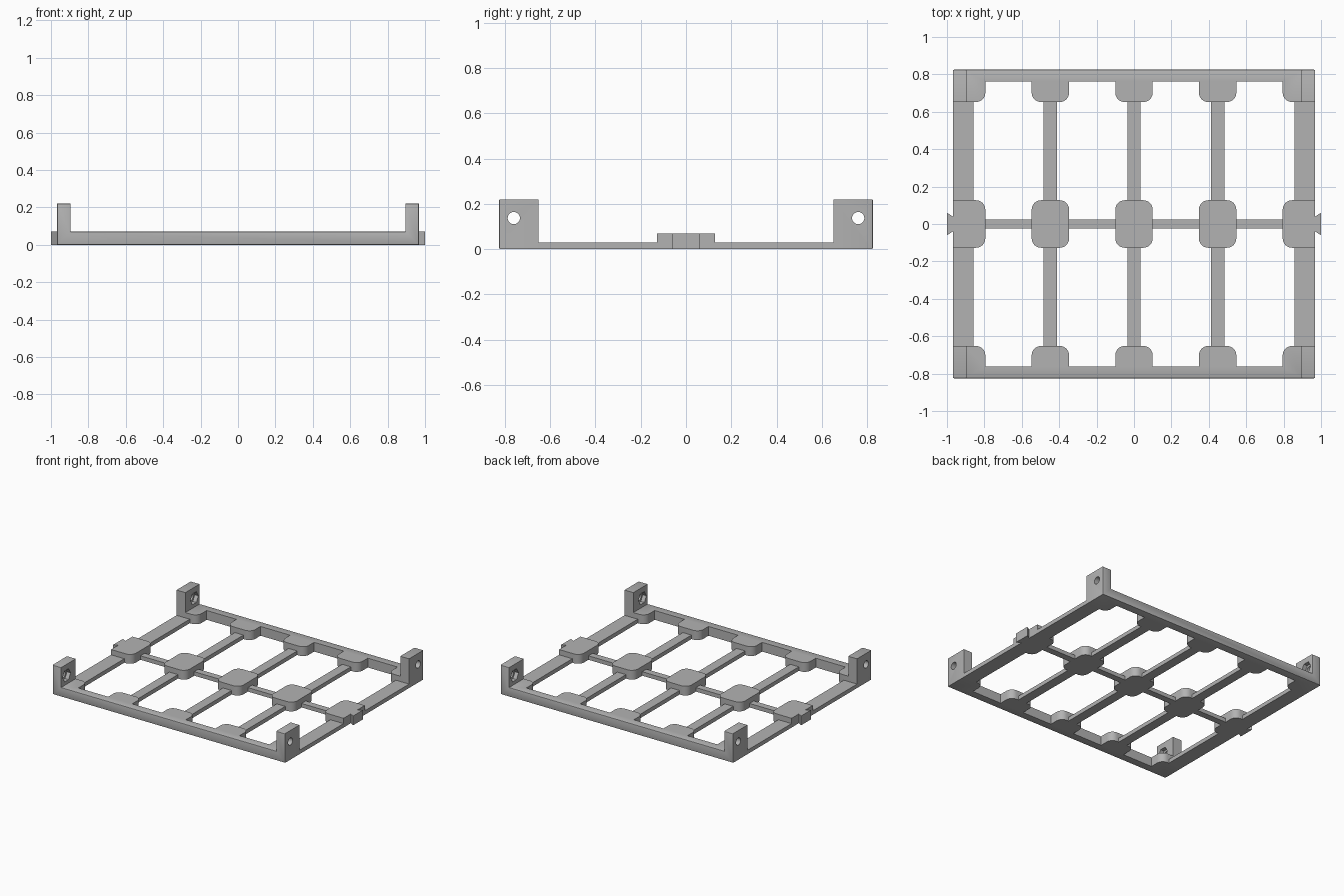
import bpy, bmesh, math
from mathutils import Matrix

cube = bpy.data.objects.get("Cube")
if cube:
    bpy.data.objects.remove(cube, do_unlink=True)

# Main dimensions
HX, HY = 0.968, 0.825          # outer half size
LOW, HIGH, POST = 0.03, 0.07, 0.22
TAB_Y, RAIL_Y = 0.652, 0.763   # inner edges of the tabs and of the end rails
PAD_X, PAD_Y, ROUND = 0.1, 0.127, 0.05
STEP = 0.447
POST_X = 0.895
SIDE_IN = 0.795

grey = bpy.data.materials.new("grey plastic")
grey.use_nodes = True
COLOUR = (0.45, 0.45, 0.45, 1)
grey.diffuse_color = COLOUR
grey.node_tree.nodes["Principled BSDF"].inputs["Base Color"].default_value = COLOUR


def prism(name, outline, z0, z1):
    """Extrude a flat outline from z0 up to z1."""
    bm = bmesh.new()
    face = bm.faces.new([bm.verts.new((x, y, z0)) for x, y in outline])
    out = bmesh.ops.extrude_face_region(bm, geom=[face])
    for v in out["geom"]:
        if isinstance(v, bmesh.types.BMVert):
            v.co.z = z1
    bmesh.ops.recalc_face_normals(bm, faces=bm.faces)
    mesh = bpy.data.meshes.new(name)
    bm.to_mesh(mesh)
    bm.free()
    mesh.materials.append(grey)
    obj = bpy.data.objects.new(name, mesh)
    bpy.context.collection.objects.link(obj)
    return obj


def box(name, x0, x1, y0, y1, z1):
    return prism(name, [(x0, y0), (x1, y0), (x1, y1), (x0, y1)], 0, z1)


def corner(x, y, start, steps=8):
    """Quarter-circle points around (x, y), counter-clockwise."""
    angles = [math.radians(start + 90 * i / steps) for i in range(steps + 1)]
    return [(x + ROUND * math.cos(a), y + ROUND * math.sin(a)) for a in angles]


def activate(obj):
    bpy.ops.object.select_all(action='DESELECT')
    obj.select_set(True)
    bpy.context.view_layer.objects.active = obj


def smooth(obj):
    activate(obj)
    bpy.ops.object.shade_smooth_by_angle(angle=math.radians(25))


def combine(obj, other, operation):
    """Apply a boolean and discard the helper."""
    mod = obj.modifiers.new("join", 'BOOLEAN')
    mod.operation, mod.solver, mod.object = operation, 'EXACT', other
    activate(obj)
    bpy.ops.object.modifier_apply(modifier=mod.name)
    bpy.data.objects.remove(other, do_unlink=True)


def bore(sides, radius, depth, x, y, z, turn):
    """Cutter with its axis along x."""
    bm = bmesh.new()
    bmesh.ops.create_cone(bm, cap_ends=True, segments=sides, radius1=radius,
                          radius2=radius, depth=depth)
    bm.transform(Matrix.Translation((x, y, z)) @ Matrix.Rotation(turn, 4, 'X')
                 @ Matrix.Rotation(math.pi / 2, 4, 'Y'))
    mesh = bpy.data.meshes.new("bore")
    bm.to_mesh(mesh)
    bm.free()
    mesh.materials.append(grey)
    obj = bpy.data.objects.new("bore", mesh)
    obj.hide_render = True
    bpy.context.collection.objects.link(obj)
    return obj


def end_rail(name, s):
    """Rail with rounded tabs and two bored corner posts; s is its y side."""
    pts = [(HX, HY), (-HX, HY), (-HX, TAB_Y)]
    pts += corner(-SIDE_IN - ROUND, TAB_Y + ROUND, 270) + [(-SIDE_IN, RAIL_Y)]
    for cx in (-STEP, 0, STEP):
        pts += [(cx - PAD_X, RAIL_Y)]
        pts += corner(cx - PAD_X + ROUND, TAB_Y + ROUND, 180)
        pts += corner(cx + PAD_X - ROUND, TAB_Y + ROUND, 270)
        pts += [(cx + PAD_X, RAIL_Y)]
    pts += [(SIDE_IN, RAIL_Y)] + corner(SIDE_IN + ROUND, TAB_Y + ROUND, 180)
    pts += [(HX, TAB_Y)]
    rail = prism(name, [(x, s * y) for x, y in pts], 0, HIGH)
    for sx in (-1, 1):
        xs = sorted((sx * POST_X, sx * HX))
        ys = sorted((s * TAB_Y, s * HY))
        combine(rail, box("post", *xs, *ys, POST), 'UNION')

    # Soften the border of the outer face
    bm = bmesh.new()
    bm.from_mesh(rail.data)
    bmesh.ops.dissolve_limit(bm, angle_limit=0.01, verts=bm.verts, edges=bm.edges)
    rim = [e for e in bm.edges if all(abs(v.co.y) > HY - 0.001 for v in e.verts)]
    bmesh.ops.bevel(bm, geom=rim, offset=0.006, segments=2, profile=0.5,
                    affect='EDGES')
    bm.to_mesh(rail.data)
    bm.free()

    # Screw hole through each post, with a hexagonal nut pocket on the inside
    for sx in (-1, 1):
        combine(rail, bore(32, 0.027, 0.3, sx * 0.93, s * 0.76, 0.137, 0), 'DIFFERENCE')
        combine(rail, bore(6, 0.047, 0.06, sx * POST_X, s * 0.76, 0.137, 0), 'DIFFERENCE')
    smooth(rail)


end_rail("front_rail", -1)
end_rail("back_rail", 1)

# Rounded pads along the middle
for label, cx in (("right", -STEP), ("centre", 0), ("left", STEP)):
    a, b = PAD_X - ROUND, PAD_Y - ROUND
    outline = (corner(cx + a, b, 0) + corner(cx - a, b, 90)
               + corner(cx - a, -b, 180) + corner(cx + a, -b, 270))
    smooth(prism(label + "_pad", outline, 0, HIGH))

# Edge pads ending in a dovetail key, with the side bars beside them
for label, s in (("right", -1), ("left", 1)):
    key = [(HX, -0.04), (1, -0.06), (1, 0.06), (HX, 0.04)]
    outline = ([(HX, -PAD_Y)] + key + [(HX, PAD_Y)]
               + corner(SIDE_IN + ROUND, PAD_Y - ROUND, 90)
               + corner(SIDE_IN + ROUND, ROUND - PAD_Y, 180))
    smooth(prism(label + "_edge_pad", [(s * x, y) for x, y in outline], 0, HIGH))

# Long bars between pads and rail tabs
bars = [("right_side", -HX, -0.858), ("left_side", 0.858, HX)]
bars += [(n, c - 0.036, c + 0.036) for n, c in
         (("right", -STEP), ("centre", 0), ("left", STEP))]
for label, x0, x1 in bars:
    box(label + "_front_bar", x0, x1, -TAB_Y, -PAD_Y, LOW)
    box(label + "_back_bar", x0, x1, PAD_Y, TAB_Y, LOW)

# Narrow cross bars joining the pads
stops = [-SIDE_IN, -STEP - PAD_X, -STEP + PAD_X, -PAD_X,
         PAD_X, STEP - PAD_X, STEP + PAD_X, SIDE_IN]
for i in range(0, len(stops), 2):
    box(f"cross_bar_{i // 2 + 1}", stops[i], stops[i + 1], -0.025, 0.025, LOW)
